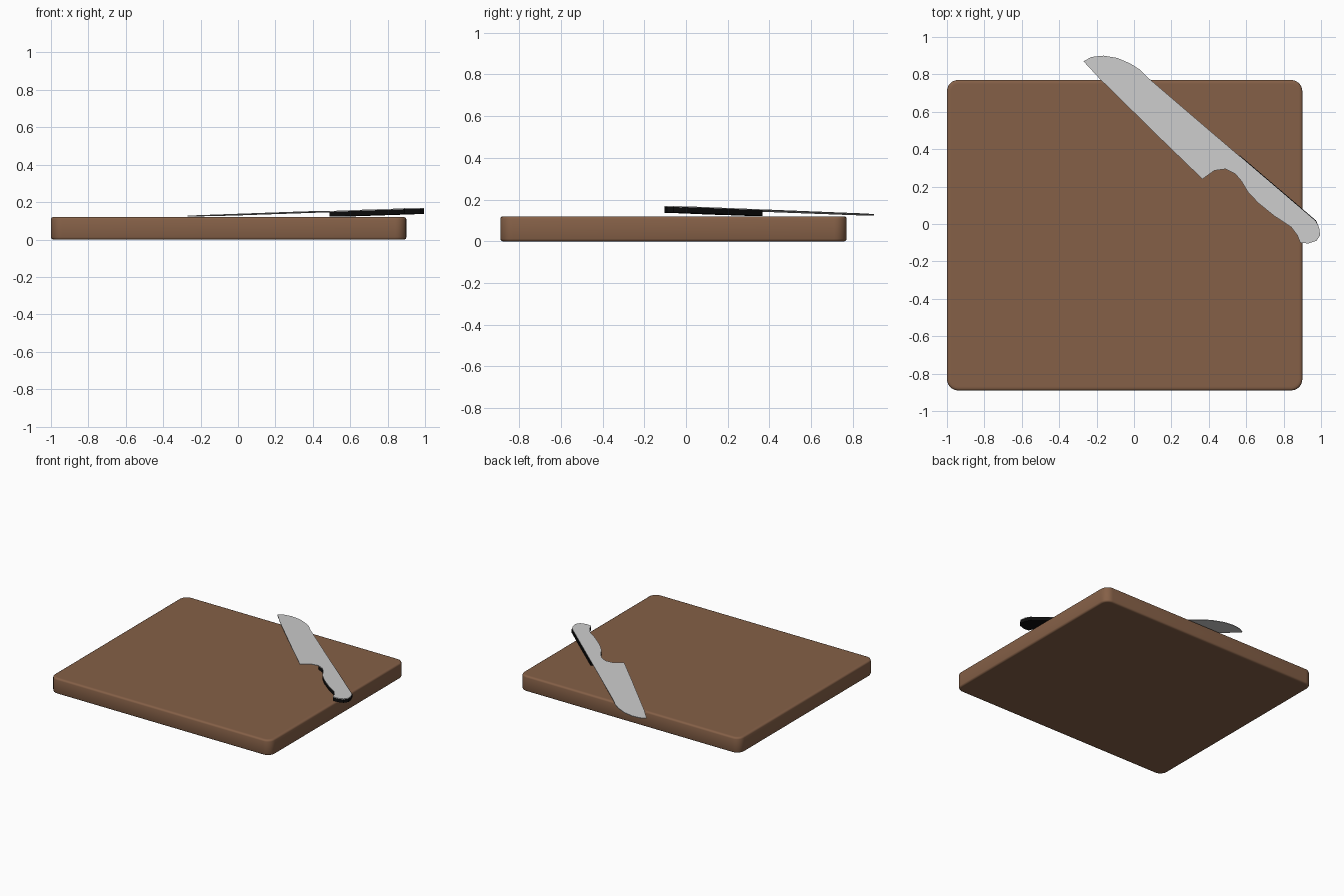
import bpy, bmesh, math

if "Cube" in bpy.data.objects:
    bpy.data.objects.remove(bpy.data.objects["Cube"])

def material(name, rgb):
    m = bpy.data.materials.new(name)
    m.diffuse_color = (*rgb, 1)
    m.use_nodes = True
    m.node_tree.nodes["Principled BSDF"].inputs["Base Color"].default_value = m.diffuse_color
    return m

wood = material("brown wood", (0.235, 0.117, 0.063))
steel = material("light steel", (0.60, 0.60, 0.60))
black = material("black grip", (0.004, 0.004, 0.004))

def loft(name, rings, mat, angle):
    """Join equal-length point rings bottom to top and cap both ends."""
    bm = bmesh.new()
    loops = [[bm.verts.new(p) for p in ring] for ring in rings]
    n = len(loops[0])
    for a, b in zip(loops, loops[1:]):
        for i in range(n):
            j = (i + 1) % n
            bm.faces.new((a[i], a[j], b[j], b[i]))
    bm.faces.new(loops[0][::-1])
    bm.faces.new(loops[-1])
    bmesh.ops.recalc_face_normals(bm, faces=bm.faces)
    me = bpy.data.meshes.new(name)
    bm.to_mesh(me)
    bm.free()
    me.materials.append(mat)
    ob = bpy.data.objects.new(name, me)
    bpy.context.collection.objects.link(ob)
    bpy.ops.object.select_all(action='DESELECT')
    bpy.context.view_layer.objects.active = ob
    ob.select_set(True)
    bpy.ops.object.shade_smooth_by_angle(angle=math.radians(angle))
    return ob

def rounded_rect(x0, x1, y0, y1, r, inset, z, seg=6):
    pts = []
    centres = [(x1 - r, y1 - r), (x0 + r, y1 - r), (x0 + r, y0 + r), (x1 - r, y0 + r)]
    for k, (cx, cy) in enumerate(centres):
        for i in range(seg + 1):
            a = math.pi / 2 * (k + i / seg)
            pts.append((cx + (r - inset) * math.cos(a), cy + (r - inset) * math.sin(a), z))
    return pts

# Board: rounded slab with softened rims
profile = [(0.022, 0), (0.011, 0), (0.003, 0.004), (0, 0.012),
           (0, 0.108), (0.003, 0.116), (0.011, 0.12), (0.022, 0.12)]
loft("cutting_board", [rounded_rect(-1, 0.9, -0.89, 0.77, 0.06, i, z) for i, z in profile], wood, 60)

# Knife outlines, seen from above
spine_tip = [(0.083, 0.775), (0.035, 0.823), (-0.02, 0.858), (-0.09, 0.888),
             (-0.163, 0.9), (-0.227, 0.893), (-0.27, 0.87)]
edge = [(-0.184, 0.777), (0.163, 0.436), (0.366, 0.24), (0.43, 0.286)]
grip = [(0.49, 0.294), (0.542, 0.267), (0.574, 0.23), (0.61, 0.17), (0.665, 0.112),
        (0.75, 0.043), (0.84, -0.016), (0.873, -0.06), (0.889, -0.1), (0.932, -0.104),
        (0.975, -0.09), (0.995, -0.06), (0.99, -0.02), (0.97, 0.016), (0.563, 0.364)]

def tilted(points, drop):
    """Lay points on the knife's plane, which rises towards the handle."""
    return [(x, y, 0.128 + 0.026 * (0.8 * x - 0.6 * y + 0.738) - drop) for x, y in points]

# Blade: thin full-length plate
blade = spine_tip + edge + grip
loft("knife_blade", [tilted(blade, 0.005), tilted(blade, 0)], steel, 35)

# Handle: black slab under the rear of the plate, a touch proud along the spine
handle = grip[:-2] + [(0.973, 0.019), (0.566, 0.367)]
loft("knife_handle", [tilted(handle, 0.031), tilted(handle, 0.004)], black, 35)
